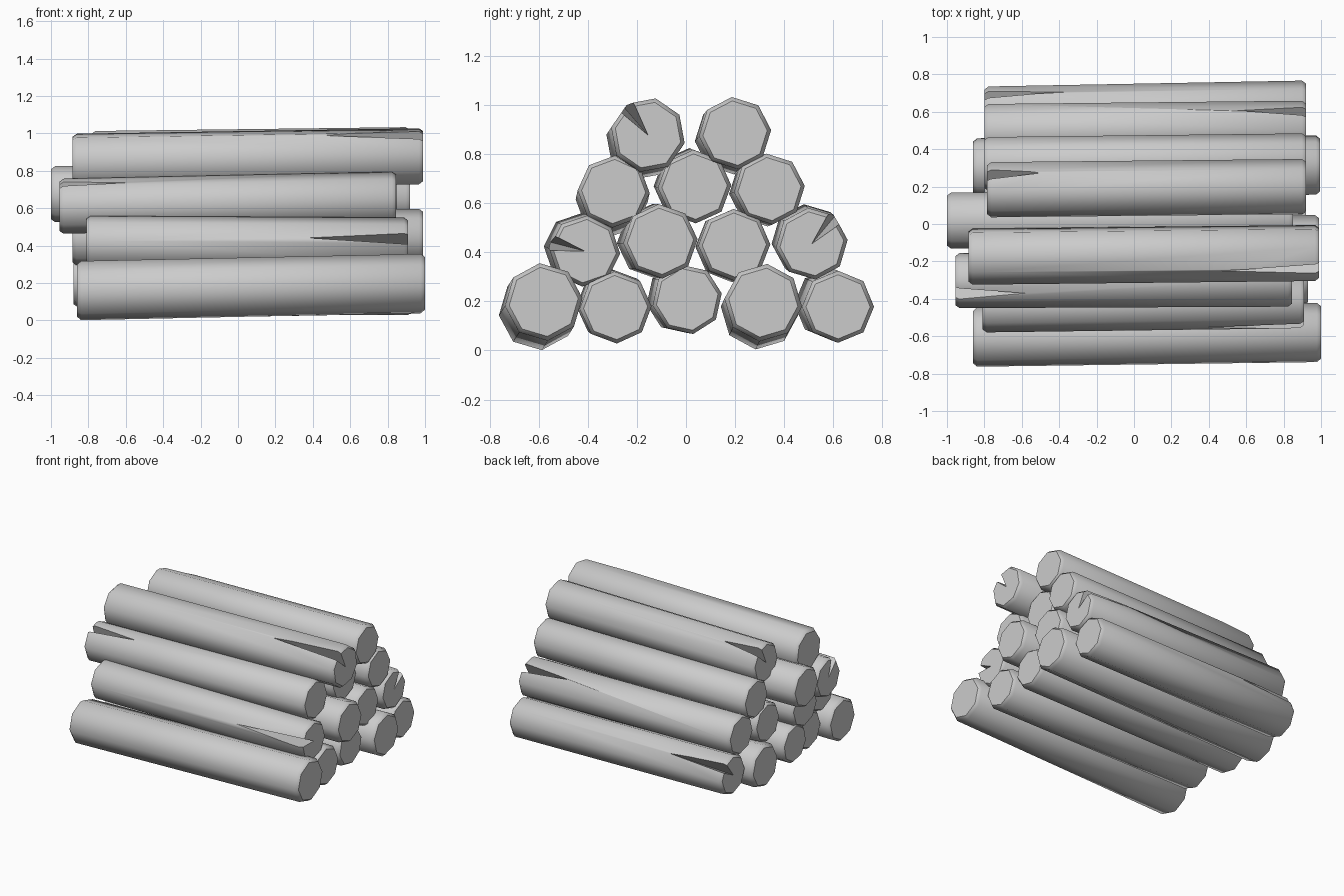
import bpy, bmesh
from math import cos, sin, radians, pi
from mathutils import Vector

if "Cube" in bpy.data.objects:
    bpy.data.objects.remove(bpy.data.objects["Cube"])

SIDES = 8


def mesh_object(name, bm):
    bmesh.ops.recalc_face_normals(bm, faces=bm.faces[:])
    me = bpy.data.meshes.new(name)
    bm.to_mesh(me)
    bm.free()
    ob = bpy.data.objects.new(name, me)
    bpy.context.collection.objects.link(ob)
    return ob


def radial(angle, r):
    return Vector((0, cos(radians(angle)) * r, sin(radians(angle)) * r))


def cut_crack(log, end, inner, centre, r, angle):
    # Wedge from the heart of the end face to a point on the bark
    axis = (inner - centre).normalized()
    length = (inner - centre).length
    tip = inner + radial(angle, r * 0.97)
    half = 13
    base = [centre, centre + radial(angle - half, r * 1.3), centre + radial(angle + half, r * 1.3)]
    base = [tip + (p - tip) * 1.04 for p in base]
    bm = bmesh.new()
    for p in base + [tip]:
        bm.verts.new(p)
    bmesh.ops.convex_hull(bm, input=bm.verts[:])
    cutter = mesh_object("crack_cutter", bm)
    cutter.hide_render = True
    mod = log.modifiers.new("crack", 'BOOLEAN')
    mod.operation = 'DIFFERENCE'
    mod.solver = 'EXACT'
    mod.object = cutter
    bpy.context.view_layer.objects.active = log
    bpy.ops.object.modifier_apply(modifier=mod.name)
    bpy.data.objects.remove(cutter)


def make_log(name, x0, x1, left, right, r, turn, crack=None):
    a, b = Vector((x0, *left)), Vector((x1, *right))
    bevel = 0.022 / (x1 - x0)
    bm = bmesh.new()
    rings = []
    for t, k in ((0, 0.89), (bevel, 1), (1 - bevel, 1), (1, 0.89)):
        c = a.lerp(b, t)
        rings.append([bm.verts.new(c + radial(turn + 360 / SIDES * i, r * k)) for i in range(SIDES)])
    for p, q in zip(rings, rings[1:]):
        for i in range(SIDES):
            j = (i + 1) % SIDES
            bm.faces.new((p[i], p[j], q[j], q[i]))
    bm.faces.new(rings[0])
    bm.faces.new(rings[-1])
    log = mesh_object(name, bm)
    if crack:
        end, tip_x, angle = crack
        inner = a.lerp(b, (tip_x - x0) / (x1 - x0))
        cut_crack(log, end, inner, b if end > 0 else a, r, angle)
    bpy.ops.object.select_all(action='DESELECT')
    log.select_set(True)
    bpy.context.view_layer.objects.active = log
    bpy.ops.object.shade_smooth_by_angle(angle=radians(48))


# Bottom row of five
make_log("log_row1_a", -0.86, 1.00, (-0.605, 0.159), (-0.58, 0.198), 0.159, 96)
make_log("log_row1_b", -0.80, 0.93, (-0.30, 0.185), (-0.287, 0.175), 0.147, 92)
make_log("log_row1_c", -0.88, 0.92, (-0.02, 0.212), (0.005, 0.208), 0.143, 100)
make_log("log_row1_d", -0.86, 0.995, (0.30, 0.162), (0.315, 0.195), 0.159, 84)
make_log("log_row1_e", -0.80, 0.92, (0.588, 0.19), (0.62, 0.178), 0.147, 90, (-1, -0.36, 40))

# Second row of four
make_log("log_row2_a", -0.81, 0.91, (-0.435, 0.415), (-0.413, 0.405), 0.145, 86, (1, 0.36, 166))
make_log("log_row2_b", -0.885, 0.99, (-0.13, 0.445), (-0.104, 0.445), 0.152, 93)
make_log("log_row2_c", -0.80, 0.92, (0.185, 0.425), (0.197, 0.43), 0.147, 91)
make_log("log_row2_d", -0.80, 0.92, (0.495, 0.45), (0.513, 0.435), 0.147, 96, (1, 0.54, 48))

# Third row of three
make_log("log_row3_a", -0.955, 0.845, (-0.303, 0.61), (-0.295, 0.648), 0.147, 88, (-1, -0.57, 120))
make_log("log_row3_b", -1.00, 0.85, (0.018, 0.675), (0.035, 0.668), 0.150, 92)
make_log("log_row3_c", -0.80, 0.92, (0.32, 0.65), (0.34, 0.658), 0.145, 95)

# Top pair
make_log("log_row4_a", -0.885, 0.99, (-0.175, 0.848), (-0.155, 0.878), 0.153, 78, (1, 0.46, 127))
make_log("log_row4_b", -0.785, 0.92, (0.183, 0.865), (0.20, 0.886), 0.148, 95, (-1, -0.50, 53))
